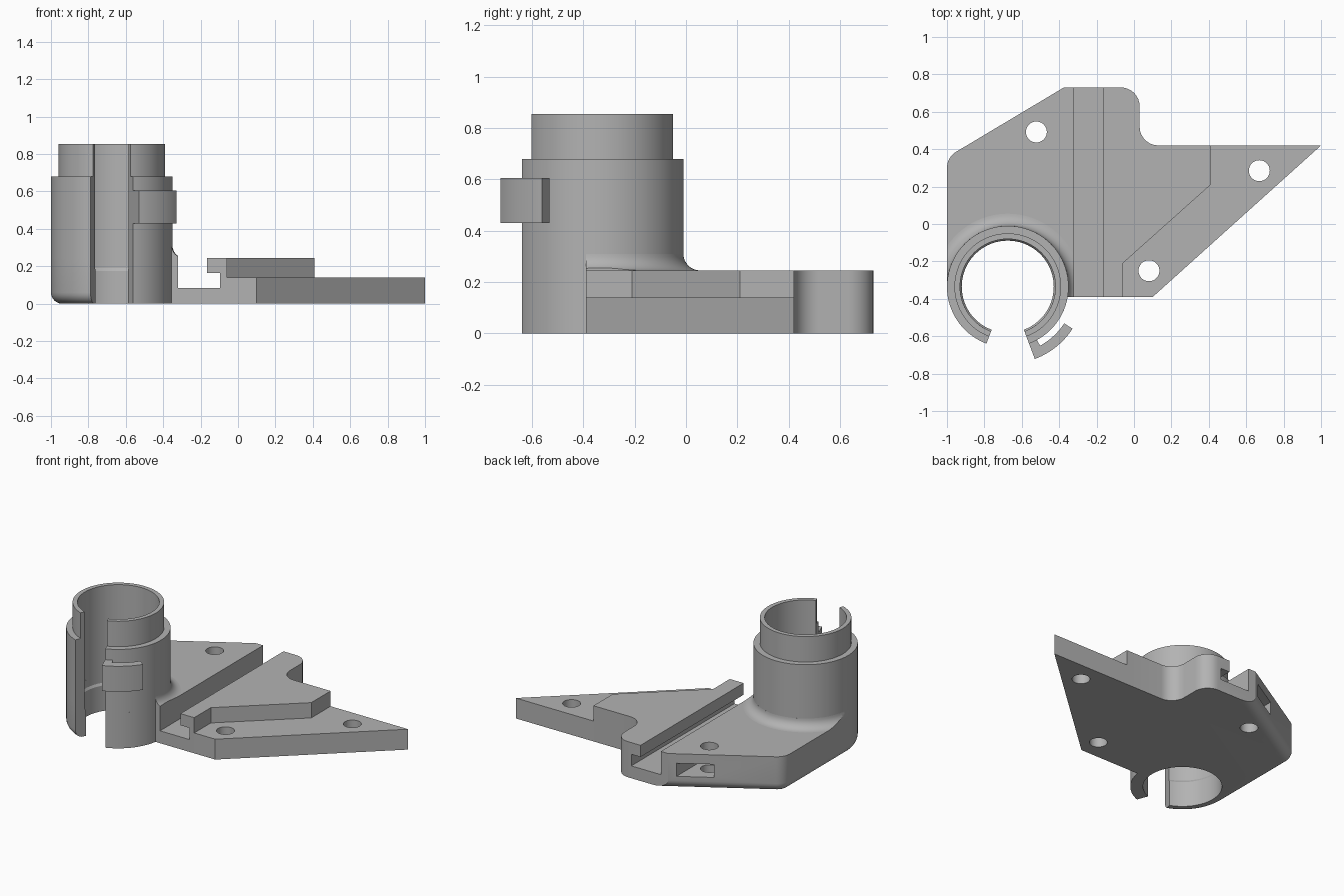
import bpy
import bmesh
from math import cos, sin, radians, hypot

if "Cube" in bpy.data.objects:
    bpy.data.objects.remove(bpy.data.objects["Cube"], do_unlink=True)

GREY = (0.45, 0.45, 0.45, 1)
mat = bpy.data.materials.new("plain grey")
mat.use_nodes = True
mat.diffuse_color = GREY
mat.node_tree.nodes["Principled BSDF"].inputs["Base Color"].default_value = GREY

CX, CY = -0.675, -0.335      # tube axis
R_OUT, R_TOP, R_BORE = 0.325, 0.285, 0.255
DECK, WING = 0.245, 0.14     # plate heights
GAP_L, GAP_R = -110.5, -69.5  # angles of the tube slot


def arc(cx, cy, r, a0, a1, n=8):
    angles = [radians(a0 + (a1 - a0) * i / n) for i in range(n + 1)]
    return [(cx + r * cos(a), cy + r * sin(a)) for a in angles]


def finish(bm, name):
    bmesh.ops.remove_doubles(bm, verts=bm.verts, dist=1e-5)
    bmesh.ops.recalc_face_normals(bm, faces=bm.faces)
    mesh = bpy.data.meshes.new(name)
    bm.to_mesh(mesh)
    bm.free()
    mesh.materials.append(mat)
    obj = bpy.data.objects.new(name, mesh)
    bpy.context.collection.objects.link(obj)
    return obj


def prism(points, low, high, axis="z"):
    """Extrude an outline along z, or an xz outline along y."""
    bm = bmesh.new()
    place = (lambda p, h: (p[0], p[1], h)) if axis == "z" else (lambda p, h: (p[0], h, p[1]))
    face = bm.faces.new([bm.verts.new(place(p, low)) for p in points])
    ext = bmesh.ops.extrude_face_region(bm, geom=[face])["geom"]
    verts = [v for v in ext if isinstance(v, bmesh.types.BMVert)]
    shift = (0, 0, high - low) if axis == "z" else (0, high - low, 0)
    bmesh.ops.translate(bm, verts=verts, vec=shift)
    bmesh.ops.recalc_face_normals(bm, faces=bm.faces)
    return bm


def box(x0, x1, y0, y1, z0, z1):
    return prism([(x0, y0), (x1, y0), (x1, y1), (x0, y1)], z0, z1)


def revolve(profile, a0, a1, n):
    """Sweep a closed (radius, height) profile round the tube axis."""
    bm = bmesh.new()
    full = a1 - a0 >= 360
    rings = []
    for i in range(n if full else n + 1):
        a = radians(a0 + (a1 - a0) * i / n)
        rings.append([bm.verts.new((CX + r * cos(a), CY + r * sin(a), z)) for r, z in profile])
    k = len(profile)
    for i in range(n):
        p, q = rings[i], rings[(i + 1) % len(rings)]
        for j in range(k):
            bm.faces.new([p[j], p[(j + 1) % k], q[(j + 1) % k], q[j]])
    if not full:
        bm.faces.new(rings[0])
        bm.faces.new(rings[-1])
    return bm


def boolean(obj, cutter_bm, operation="DIFFERENCE"):
    cutter = finish(cutter_bm, "cutter")
    cutter.hide_render = True
    mod = obj.modifiers.new("cut", "BOOLEAN")
    mod.object, mod.operation, mod.solver = cutter, operation, "EXACT"
    bpy.context.view_layer.objects.active = obj
    bpy.ops.object.modifier_apply(modifier=mod.name)
    bpy.data.objects.remove(cutter, do_unlink=True)


def drill(obj, x, y):
    boolean(obj, prism(arc(x, y, 0.056, 0, 350, 35), -0.1, 0.4))


# Deck with the foot of the slotted tube
outline = [(-0.375, 0.73)]
outline += arc(-0.07, 0.63, 0.1, 90, 0)
outline += arc(0.13, 0.52, 0.1, 180, 270)
outline += [(0.41, 0.42), (0.41, 0.21), (-0.06, -0.21), (-0.06, -0.39)]
outline += arc(CX, CY, R_OUT, -9.7, GAP_R, 20) + [(CX, CY)]
outline += arc(CX, CY, R_OUT, GAP_L, -180, 20)
outline += arc(-0.9, 0.3, 0.1, 180, 121)
bm = prism(outline, 0, DECK)

# Rounded lower edge along the right side
rounded = []
for e in bm.edges:
    mid = (e.verts[0].co + e.verts[1].co) / 2
    if max(v.co.z for v in e.verts) < 0.001 and mid.x < -0.38:
        on_foot = mid.x < -0.7 and hypot(mid.x - CX, mid.y - CY) > 0.3
        if mid.y > 0.2 or on_foot:
            rounded.append(e)
bmesh.ops.bevel(bm, geom=rounded, offset=0.06, segments=6, profile=0.5, affect="EDGES")
deck = finish(bm, "deck")

# Bore with a small ledge, rail groove, nut pocket and screw hole
boolean(deck, revolve([(0, -0.1), (0.246, -0.1), (0.246, 0.175), (R_BORE, 0.19),
                       (R_BORE, 0.4), (0, 0.4)], 0, 360, 72))
groove = [(-0.32, 0.085), (-0.095, 0.085), (-0.095, 0.165),
          (-0.165, 0.165), (-0.165, 0.4), (-0.32, 0.4)]
boolean(deck, prism(groove, -0.6, 1, "y"))
boolean(deck, box(-0.62, -0.42, 0.41, 1, 0.09, 0.18))
drill(deck, -0.522, 0.492)

# Thin triangular mounting wing
wing = finish(prism([(-0.06, -0.39), (0.1, -0.39), (1, 0.42), (0.41, 0.42),
                     (0.41, 0.21), (-0.06, -0.21)], 0, WING), "mounting_wing")
drill(wing, 0.67, 0.285)
drill(wing, 0.08, -0.25)

# Slotted tube with a narrower collar
tube = finish(revolve([(R_BORE, DECK), (R_OUT, DECK), (R_OUT, 0.68), (R_TOP, 0.68),
                       (R_TOP, 0.855), (R_BORE, 0.855)], GAP_R, GAP_L + 360, 80), "slotted_tube")

# Fillet where the tube meets the deck
curve = arc(R_OUT + 0.065, DECK + 0.065, 0.065, 270, 180)
skirt = finish(revolve([(0.3, DECK)] + curve + [(0.3, DECK + 0.065)], -15, 185, 60), "tube_fillet")
boolean(skirt, box(-1, -0.32, -0.39, 1, 0.1, 0.5), "INTERSECT")

# Hooked clip beside the slot
hook = arc(CX, CY, 0.413, GAP_R, -33, 14) + arc(CX, CY, 0.36, -33, -61.3, 12)
hook += arc(CX, CY, 0.318, -61.3, GAP_R, 3)
clip = finish(prism(hook, 0.43, 0.605), "hooked_clip")

# Smooth the curved walls and keep the edges crisp
for obj in (deck, wing, tube, skirt, clip):
    bpy.ops.object.select_all(action="DESELECT")
    obj.select_set(True)
    bpy.context.view_layer.objects.active = obj
    bpy.ops.object.shade_smooth_by_angle(angle=radians(30))
